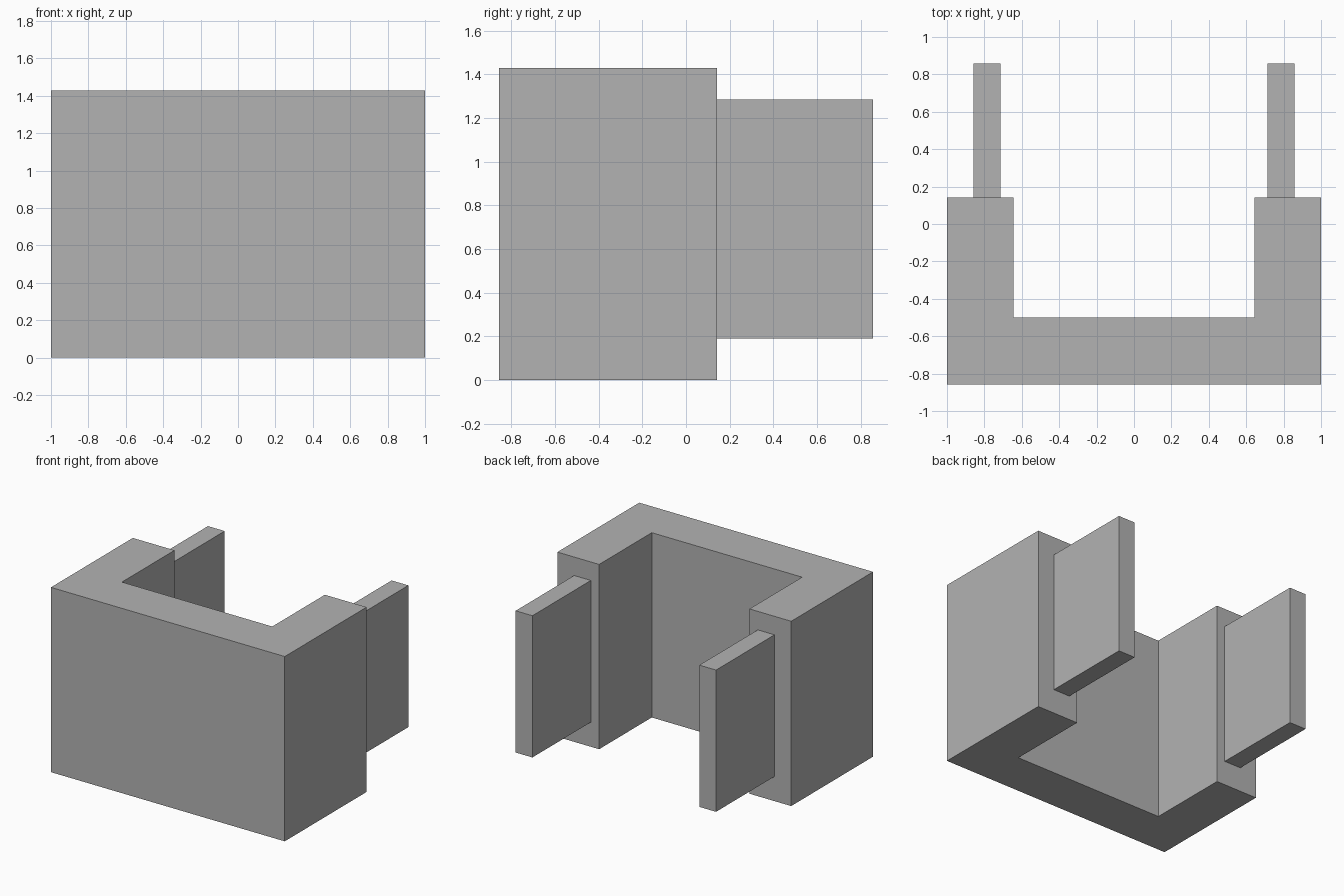
import bpy
import bmesh

cube = bpy.data.objects.get("Cube")
if cube:
    bpy.data.objects.remove(cube, do_unlink=True)

# Single plain grey material
GREY = (0.45, 0.45, 0.45, 1)
grey = bpy.data.materials.new("plain_grey")
grey.use_nodes = True
grey.diffuse_color = GREY
grey.node_tree.nodes["Principled BSDF"].inputs["Base Color"].default_value = GREY


def extruded(name, outline, bottom, top):
    """Extrude a flat xy outline from bottom to top."""
    bm = bmesh.new()
    base = bm.faces.new([bm.verts.new((x, y, bottom)) for x, y in outline])
    result = bmesh.ops.extrude_face_region(bm, geom=[base], use_keep_orig=True)
    raised = [v for v in result["geom"] if isinstance(v, bmesh.types.BMVert)]
    bmesh.ops.translate(bm, verts=raised, vec=(0, 0, top - bottom))
    bmesh.ops.recalc_face_normals(bm, faces=bm.faces)
    mesh = bpy.data.meshes.new(name)
    bm.to_mesh(mesh)
    bm.free()
    mesh.materials.append(grey)
    obj = bpy.data.objects.new(name, mesh)
    bpy.context.collection.objects.link(obj)
    return obj


FRONT, INNER, ARM_END, BACK = -0.857, -0.5, 0.143, 0.857

# U-shaped body: front wall with two arms reaching back
half = [(1, FRONT), (1, ARM_END), (0.643, ARM_END), (0.643, INNER)]
outline = half + [(-x, y) for x, y in reversed(half)]
extruded("u_shaped_body", outline, 0, 1.429)

# Thin upright plate behind each arm
for side, sign in (("left", 1), ("right", -1)):
    inner, outer = sign * 0.714, sign * 0.857
    plate = [(inner, ARM_END), (outer, ARM_END), (outer, BACK), (inner, BACK)]
    extruded(side + "_rear_plate", plate, 0.19, 1.286)
